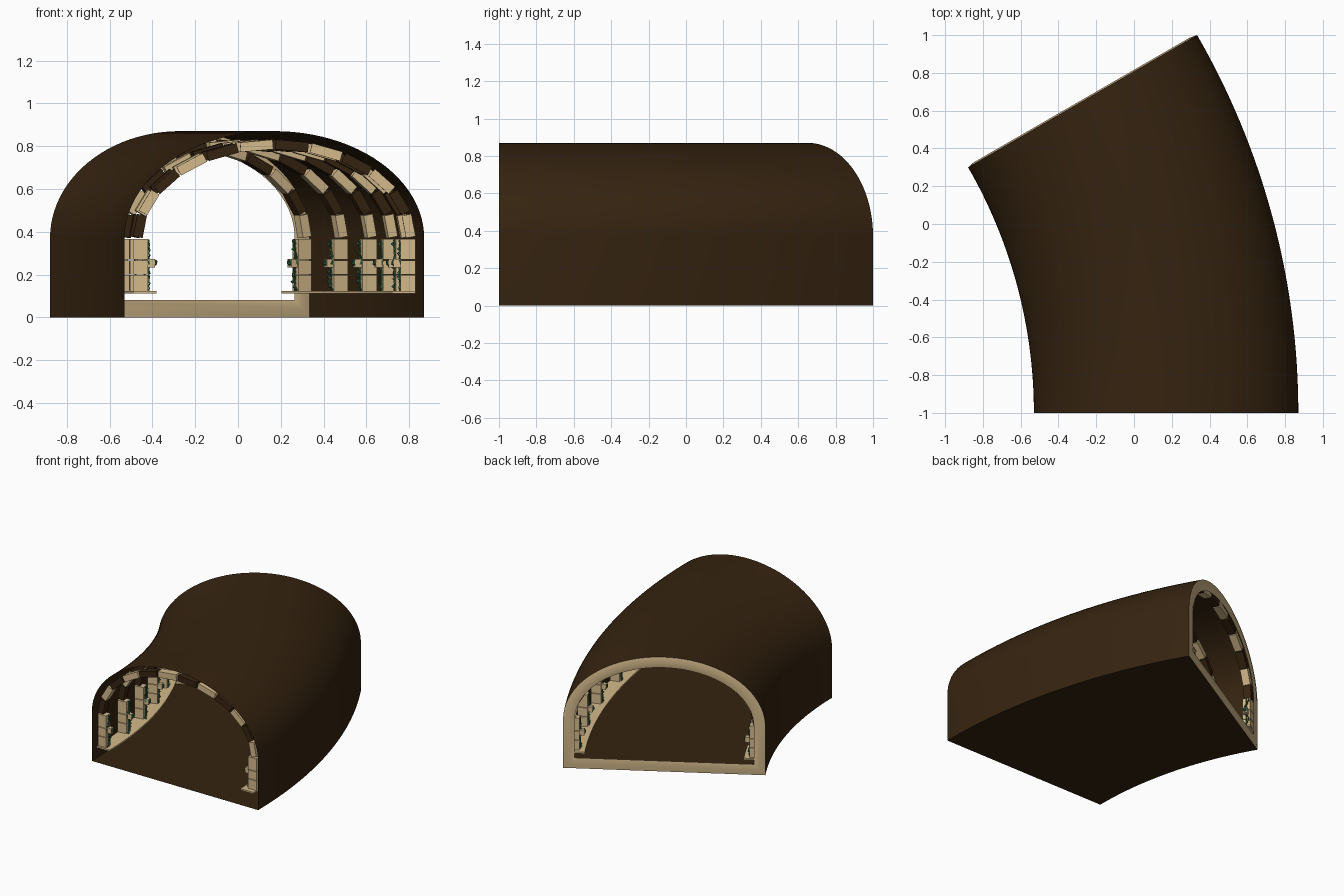
import bpy, bmesh, math, random
from mathutils import Matrix, Vector

cube = bpy.data.objects.get("Cube")
if cube:
    bpy.data.objects.remove(cube, do_unlink=True)
random.seed(4)

BEND_X, MID_R, BEND = -3.13, 3.3, math.radians(30)
HALF, SPRING, RISE = 0.7, 0.37, 0.5


def material(name, rgb):
    m = bpy.data.materials.new(name)
    m.use_nodes = True
    m.diffuse_color = (*rgb, 1)
    bsdf = m.node_tree.nodes["Principled BSDF"]
    bsdf.inputs["Base Color"].default_value = (*rgb, 1)
    bsdf.inputs["Roughness"].default_value = 0.8
    return m


BROWN = material("dark brown", (0.036, 0.017, 0.005))
BEIGE = material("pale sandstone", (0.66, 0.49, 0.26))
GREEN = material("leaf green", (0.025, 0.11, 0.05))


def frame(u, z, theta):
    """Local axes at offset u across the tunnel: x outward, y along, z up."""
    r = MID_R + u
    pos = Vector((BEND_X + r * math.cos(theta), -1 + r * math.sin(theta), z))
    return Matrix.Translation(pos) @ Matrix.Rotation(theta, 4, 'Z')


def finish(name, bm, mats, smooth=False):
    bmesh.ops.recalc_face_normals(bm, faces=bm.faces)
    mesh = bpy.data.meshes.new(name)
    bm.to_mesh(mesh)
    bm.free()
    for m in mats:
        mesh.materials.append(m)
    ob = bpy.data.objects.new(name, mesh)
    bpy.context.collection.objects.link(ob)
    if smooth:
        bpy.ops.object.select_all(action='DESELECT')
        bpy.context.view_layer.objects.active = ob
        ob.select_set(True)
        bpy.ops.object.shade_smooth_by_angle(angle=math.radians(40))
    return ob


def outline(inset, steps=48):
    """Arched cross-section with straight feet and a flat floor."""
    w, h = HALF - inset, RISE - inset
    pts = [(w, inset)]
    for i in range(steps + 1):
        a = math.pi * i / steps
        pts.append((w * math.cos(a), SPRING + h * math.sin(a)))
    return pts + [(-w, inset)]


def skin(bm, rings, close_rings=False):
    n = len(rings[0])
    pairs = list(zip(rings, rings[1:]))
    if close_rings:
        pairs.append((rings[-1], rings[0]))
    for a, b in pairs:
        for i in range(n):
            j = (i + 1) % n
            bm.faces.new((a[i], a[j], b[j], b[i]))


def sweep(name, section, mat, steps=32, caps=False, smooth=False):
    bm = bmesh.new()
    rings = [[bm.verts.new(frame(u, z, BEND * k / steps).translation) for u, z in section]
             for k in range(steps + 1)]
    skin(bm, rings)
    if caps:
        bm.faces.new(rings[0])
        bm.faces.new(rings[-1])
    return finish(name, bm, [mat], smooth)


def block(bm, u, z, theta, size, tilt=0.0, mat=0):
    m = frame(u, z, theta) @ Matrix.Rotation(tilt, 4, 'Y') @ Matrix.Diagonal((*size, 1))
    for v in bmesh.ops.create_cube(bm, size=1, matrix=m)["verts"]:
        for f in v.link_faces:
            f.material_index = mat


# Curved tunnel shell with floor
sweep("tunnel_shell", outline(0), BROWN, smooth=True)

# Rim around the far opening
bm = bmesh.new()
rings = []
for inset, push in ((0, 0), (0.04, 0.008), (0.08, 0), (0.04, -0.008)):
    rings.append([bm.verts.new(frame(u, z, BEND) @ Vector((0, push, 0)))
                  for u, z in outline(inset)])
skin(bm, rings, close_rings=True)
finish("end_rim", bm, [BEIGE], True)

# Narrow ledges along both walls
for side, label in ((1, "left"), (-1, "right")):
    near, far = side * 0.66, side * 0.55
    sweep(label + "_ledge", [(near, 0.112), (far, 0.112), (far, 0.124), (near, 0.124)],
          BEIGE, caps=True)

RIBS, BLOCKS, DEPTH = 6, 12, 0.055
for k in range(RIBS):
    theta = math.radians(0.9 + 28.2 * k / (RIBS - 1))

    # Arch of alternating blocks
    bm = bmesh.new()
    step = math.pi / BLOCKS
    a, b = HALF - 0.062, RISE - 0.062
    for i in range(BLOCKS):
        p, q = [Vector((a * math.cos(t), SPRING + b * math.sin(t)))
                for t in (step * (i + 0.04), step * (i + 0.96))]
        mid, d = (p + q) / 2, q - p
        block(bm, mid.x, mid.y, theta, (d.length, DEPTH, 0.045),
              -math.atan2(d.y, d.x), i % 2)
    finish(f"arch_blocks_{k + 1}", bm, [BEIGE, BROWN])

    for side, label in ((1, "left"), (-1, "right")):
        # Stacked column stones and a small bracket
        bm = bmesh.new()
        for low, high in ((0.12, 0.197), (0.201, 0.266), (0.27, 0.365)):
            block(bm, side * 0.625, (low + high) / 2, theta, (0.07, DEPTH, high - low))
        block(bm, side * 0.575, 0.252, theta, (0.035, 0.035, 0.04))
        finish(f"{label}_column_{k + 1}", bm, [BEIGE])

        # Climbing vine with leaves, plus a tuft on the bracket
        bm = bmesh.new()
        z = 0.13
        while z < 0.37:
            sway = 0.018 * math.sin(z * 40)
            base = frame(side * 0.586, z, theta)
            block(bm, side * 0.586, z, theta, (0.006, 0.008, 0.026), 0.25 * math.sin(z * 50))
            leaf = (base @ Matrix.Translation((0, sway, 0))
                    @ Matrix.Rotation(random.uniform(-1, 1), 4, 'Y')
                    @ Matrix.Rotation(random.uniform(0, 3), 4, 'Z'))
            bmesh.ops.create_cone(bm, segments=4, radius1=0.008, radius2=0, depth=0.03,
                                  matrix=leaf, cap_ends=True)
            z += 0.022
        bmesh.ops.create_icosphere(bm, subdivisions=1, radius=0.018,
                                   matrix=frame(side * 0.562, 0.255, theta))
        finish(f"{label}_vine_{k + 1}", bm, [GREEN])
